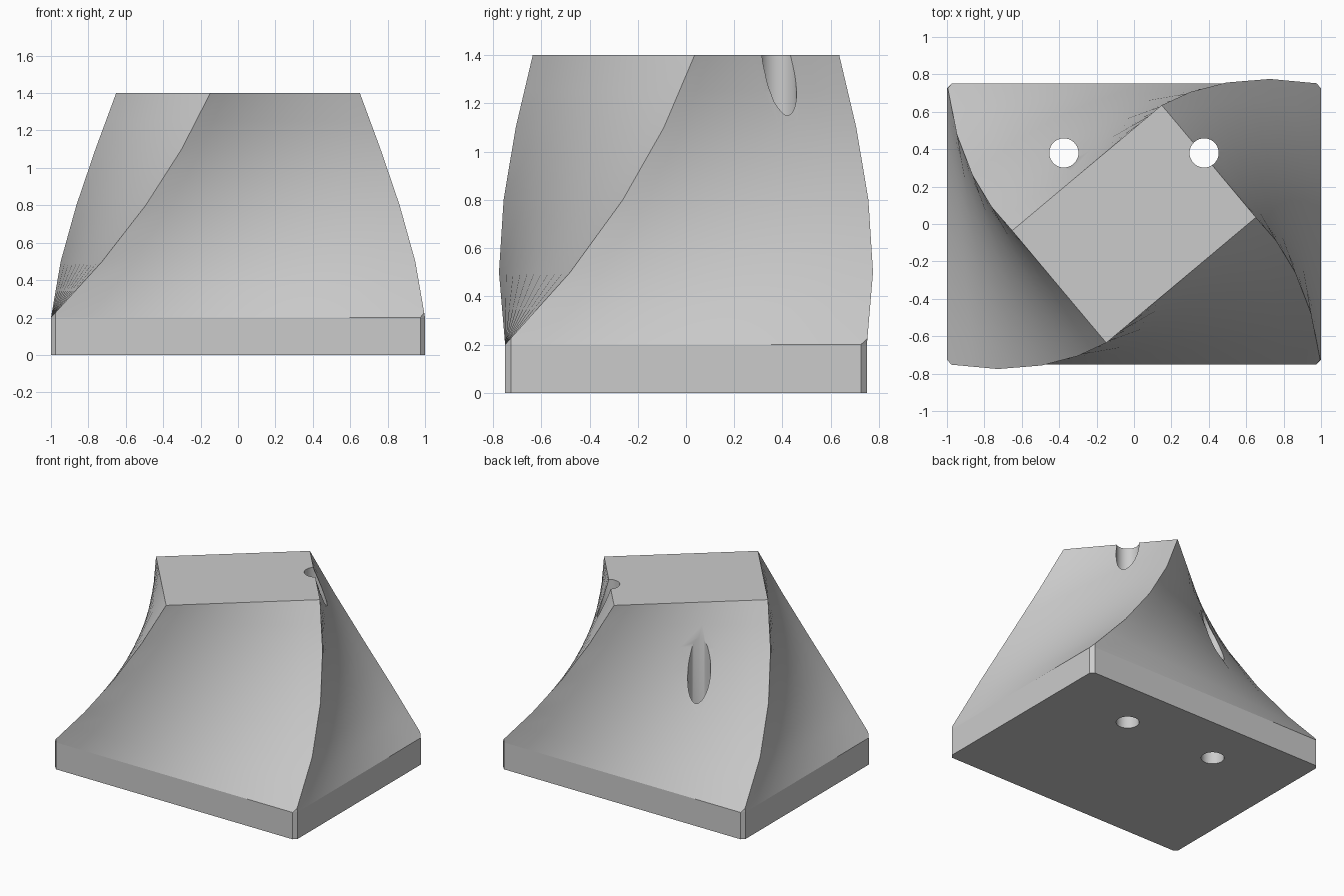
import bpy, bmesh, math
from mathutils import Matrix, Vector

old = bpy.data.objects.get("Cube")
if old:
    bpy.data.objects.remove(old, do_unlink=True)

GREY = (0.6, 0.6, 0.6, 1)
BASE_H, STEP_H, STEPS = 0.2, 0.3, 4
TWIST, SHRINK = math.radians(10), 0.85
COLS, ROWS = 10, 2          # patch divisions along a side and up a step
CORNERS = [Vector(c) for c in ((-1, -0.75, 0), (1, -0.75, 0), (1, 0.75, 0), (-1, 0.75, 0))]

grey = bpy.data.materials.new("plain_grey")
grey.use_nodes = True
grey.diffuse_color = GREY
grey.node_tree.nodes["Principled BSDF"].inputs["Base Color"].default_value = GREY


def level_corners(step):
    """Corners of the rectangle after a number of twist steps."""
    spin = Matrix.Rotation(TWIST * step, 3, 'Z')
    return [spin @ c * SHRINK ** step + Vector((0, 0, BASE_H + STEP_H * step)) for c in CORNERS]


def ring_points(corners):
    return [corners[i].lerp(corners[(i + 1) % 4], k / COLS) for i in range(4) for k in range(COLS)]


# Twisted tapering block on a straight base
bm = bmesh.new()
sections = [CORNERS]
for s in range(STEPS):
    low, high = level_corners(s), level_corners(s + 1)
    sections += [[a.lerp(b, r / ROWS) for a, b in zip(low, high)] for r in range(ROWS)]
sections.append(level_corners(STEPS))
rings = [[bm.verts.new(p) for p in ring_points(c)] for c in sections]
for low, high in zip(rings, rings[1:]):
    for i in range(len(low)):
        j = (i + 1) % len(low)
        bm.faces.new((low[i], low[j], high[j], high[i]))
bm.faces.new(rings[-1])
bm.faces.new(rings[0][::-1])

# Small chamfers on the upright base corners
uprights = [e for e in bm.edges
            if max(v.co.z for v in e.verts) < BASE_H + 0.01
            and all(abs(abs(v.co.x) - 1) < 0.001 and abs(abs(v.co.y) - 0.75) < 0.001 for v in e.verts)]
bmesh.ops.bevel(bm, geom=uprights, offset=0.025, offset_type='OFFSET', segments=1, affect='EDGES')
mesh = bpy.data.meshes.new("twisted_block")
bm.to_mesh(mesh)
bm.free()
block = bpy.data.objects.new("twisted_block", mesh)
bpy.context.collection.objects.link(block)
mesh.materials.append(grey)

# Two upright through holes
for side in (-1, 1):
    bpy.ops.mesh.primitive_cylinder_add(vertices=40, radius=0.078, depth=2, location=(side * 0.375, 0.38, 0.7))
    cutter = bpy.context.object
    cutter.name = "hole_cutter"
    cutter.hide_render = True
    cutter.data.materials.append(grey)
    cut = block.modifiers.new("hole", 'BOOLEAN')
    cut.operation, cut.solver, cut.object = 'DIFFERENCE', 'EXACT', cutter
    bpy.context.view_layer.objects.active = block
    bpy.ops.object.modifier_apply(modifier=cut.name)
    bpy.data.objects.remove(cutter, do_unlink=True)

# Smooth twisted sides, crisp base and rims
bpy.ops.object.select_all(action='DESELECT')
block.select_set(True)
bpy.ops.object.shade_smooth_by_angle(angle=math.radians(30))
bm = bmesh.new()
bm.from_mesh(block.data)
for e in bm.edges:
    if all(abs(v.co.z - BASE_H) < 0.001 for v in e.verts):
        e.smooth = False
bm.to_mesh(block.data)
bm.free()
